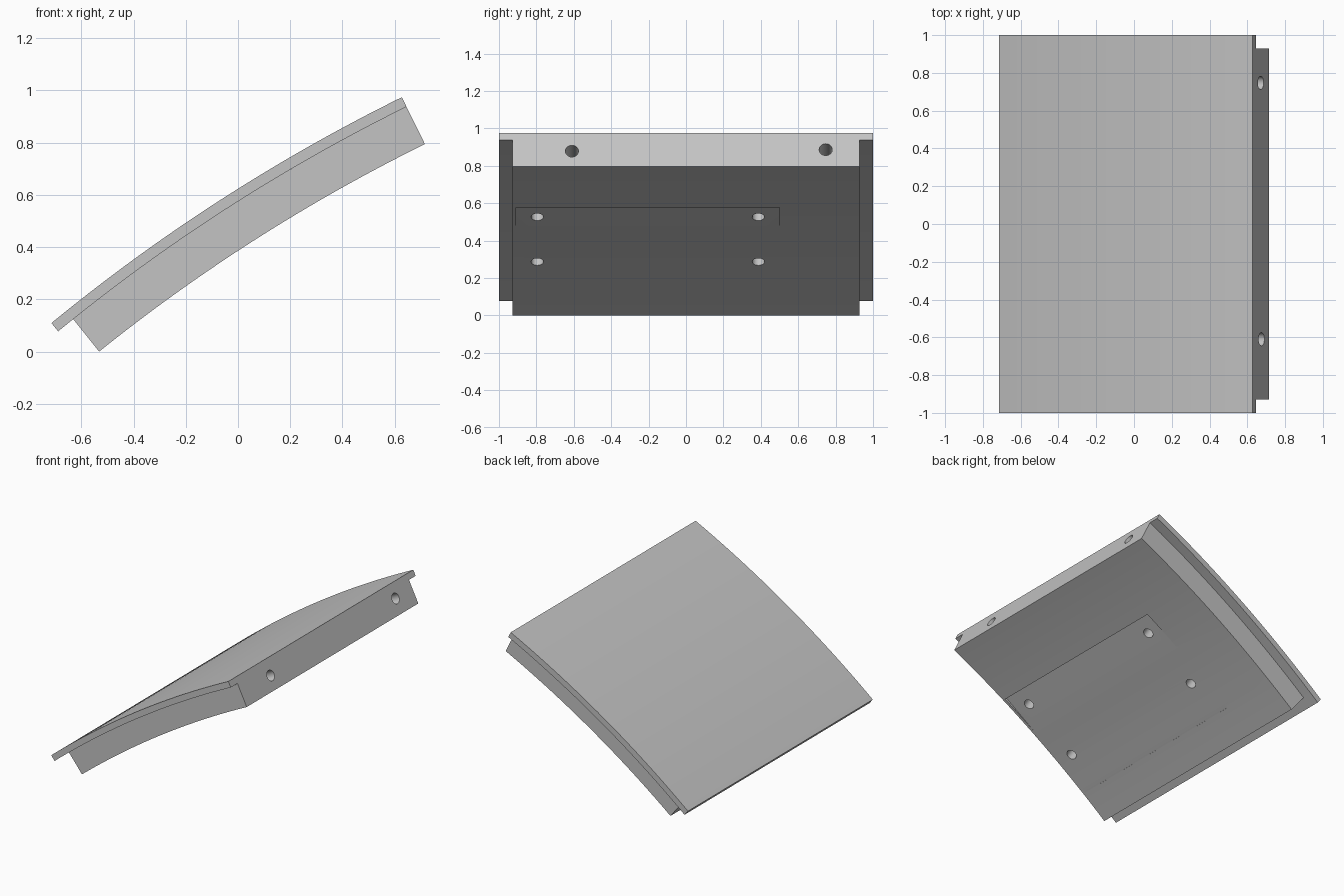
import bpy, bmesh
from math import sin, cos, radians
from mathutils import Vector, Matrix

cube = bpy.data.objects.get("Cube")
if cube:
    bpy.data.objects.remove(cube, do_unlink=True)

grey = bpy.data.materials.new("plain grey")
grey.use_nodes = True
grey.diffuse_color = (0.55, 0.55, 0.55, 1)
grey.node_tree.nodes["Principled BSDF"].inputs["Base Color"].default_value = (0.55, 0.55, 0.55, 1)

# All parts share one centre of curvature
CX, CZ = 3.7235, -5.304
R_TOP, R_SEAM, R_LOW = 7.0, 6.959, 6.8
HIGH = 26.25


def polar(angle, r, y=0.0):
    a = radians(angle)
    return Vector((CX - r * sin(a), y, CZ + r * cos(a)))


def make_object(name, bm):
    bmesh.ops.recalc_face_normals(bm, faces=bm.faces)
    mesh = bpy.data.meshes.new(name)
    bm.to_mesh(mesh)
    bm.free()
    mesh.materials.append(grey)
    obj = bpy.data.objects.new(name, mesh)
    bpy.context.collection.objects.link(obj)
    return obj


def prism(name, outline, y0, y1):
    """Extrude an (angle, radius) outline along y."""
    bm = bmesh.new()
    face = bm.faces.new([bm.verts.new(polar(a, r, y0)) for a, r in outline])
    out = bmesh.ops.extrude_face_region(bm, geom=[face])
    verts = [v for v in out["geom"] if isinstance(v, bmesh.types.BMVert)]
    bmesh.ops.translate(bm, verts=verts, vec=(0, y1 - y0, 0))
    return make_object(name, bm)


def curved_slab(name, low, r0, r1, half_width, steps=32):
    angles = [HIGH + (low - HIGH) * i / steps for i in range(steps + 1)]
    outline = [(a, r1) for a in angles] + [(a, r0) for a in reversed(angles)]
    return prism(name, outline, -half_width, half_width)


def drill_set(name, holes, radius, depth):
    """Cylinders centred on a surface point, along the given axis."""
    bm = bmesh.new()
    for point, axis in holes:
        turn = axis.to_track_quat('Z', 'Y').to_matrix().to_4x4()
        bmesh.ops.create_cone(bm, cap_ends=True, segments=32, radius1=radius,
                              radius2=radius, depth=2 * depth,
                              matrix=Matrix.Translation(point) @ turn)
    return make_object(name, bm)


def cut(target, cutter):
    mod = target.modifiers.new("cut", 'BOOLEAN')
    mod.operation, mod.solver, mod.object = 'DIFFERENCE', 'EXACT', cutter
    bpy.context.view_layer.objects.active = target
    bpy.ops.object.modifier_apply(modifier=mod.name)
    bpy.data.objects.remove(cutter, do_unlink=True)


# Outer skin and the narrower core below it
skin = curved_slab("outer_skin", 39.35, R_SEAM, R_TOP, 1.0)
core = curved_slab("inner_core", 38.74, R_LOW, R_SEAM, 0.928)

# Flat shallow recess in the curved underside
mid, r_flat = 34.62, 6.7957
recess = [(a, r_flat / cos(radians(a - mid))) for a in (30.15, 36.87)]
cut(core, prism("recess_cutter", recess + [(36.87, 6.7), (30.15, 6.7)], -0.91, 0.50))

# Four mounting holes in the recess
mounts = [(polar(a, R_LOW, y), polar(33, 1) - polar(33, 0))
          for a in (31.1, 34.7) for y in (-0.795, 0.387)]
cut(core, drill_set("mount_drill", mounts, 0.033, 0.12))

# Two dowel holes in the high end
end_axis = Vector((cos(radians(HIGH)), 0, sin(radians(HIGH))))
dowels = [(polar(HIGH, 6.893, -0.61), end_axis), (polar(HIGH, 6.902, 0.747), end_axis)]
cut(core, drill_set("dowel_drill", dowels, 0.035, 0.15))

# Smooth curves with crisp edges
bpy.ops.object.select_all(action='DESELECT')
for part in (skin, core):
    part.select_set(True)
bpy.context.view_layer.objects.active = core
bpy.ops.object.shade_smooth_by_angle()
